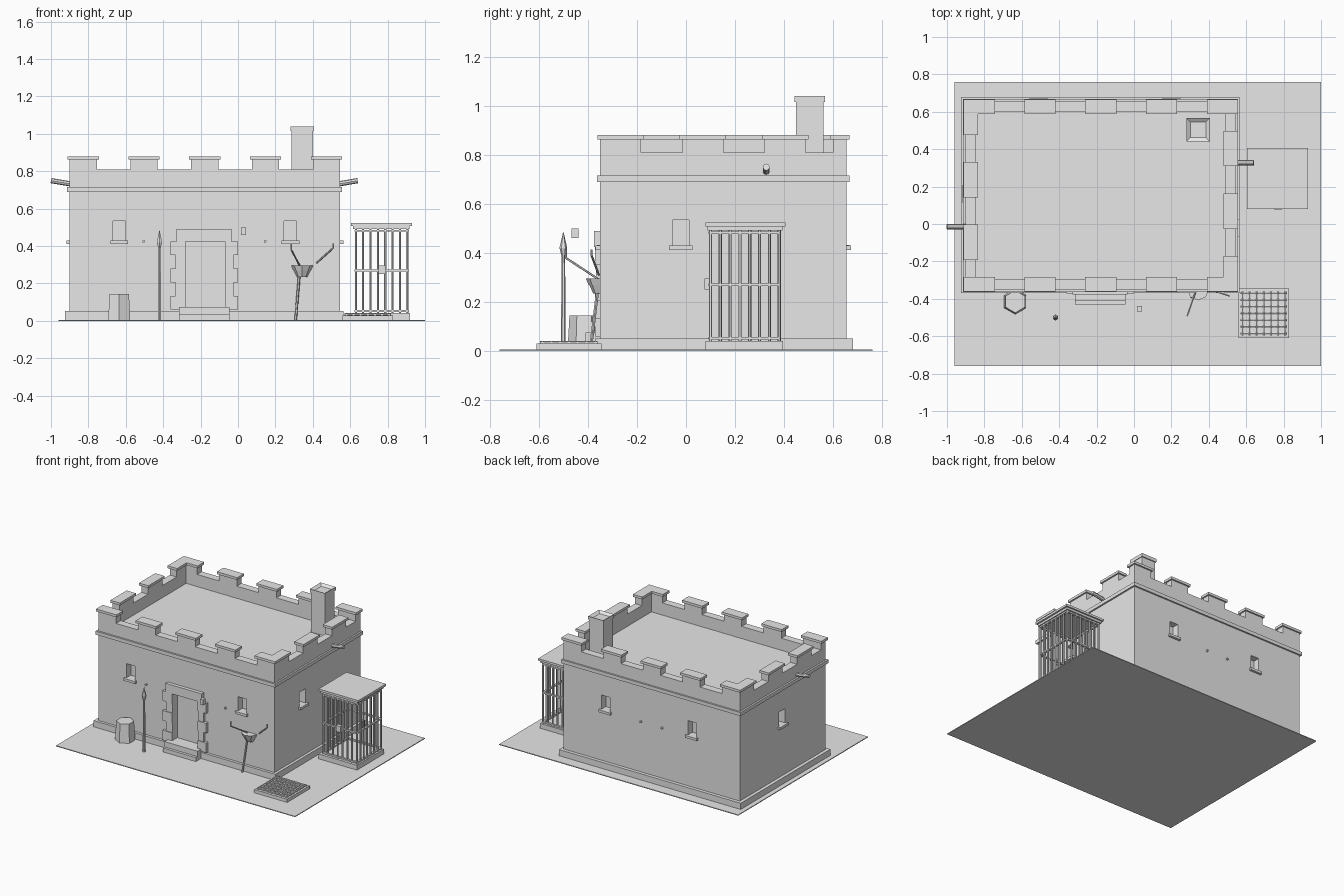
import bpy, bmesh, math
from mathutils import Vector

cube = bpy.data.objects.get("Cube")
if cube:
    bpy.data.objects.remove(cube, do_unlink=True)

stone = bpy.data.materials.new("plain_grey")
stone.use_nodes = True
GREY = (0.8, 0.8, 0.8, 1)
stone.diffuse_color = GREY
stone.node_tree.nodes["Principled BSDF"].inputs["Base Color"].default_value = GREY


def finish(name, bm):
    mesh = bpy.data.meshes.new(name)
    bmesh.ops.recalc_face_normals(bm, faces=bm.faces)
    bm.to_mesh(mesh)
    bm.free()
    mesh.materials.append(stone)
    ob = bpy.data.objects.new(name, mesh)
    bpy.context.collection.objects.link(ob)
    return ob


def add_box(bm, x0, x1, y0, y1, z0, z1):
    verts = bmesh.ops.create_cube(bm, size=1)["verts"]
    for v in verts:
        v.co = ((x0 + x1) / 2 + v.co.x * (x1 - x0),
                (y0 + y1) / 2 + v.co.y * (y1 - y0),
                (z0 + z1) / 2 + v.co.z * (z1 - z0))


def boxes(name, *dims):
    bm = bmesh.new()
    for d in dims:
        add_box(bm, *d)
    return finish(name, bm)


def add_rod(bm, a, b, r0, r1=None, sides=6):
    a, b = Vector(a), Vector(b)
    d = b - a
    verts = bmesh.ops.create_cone(bm, cap_ends=True, segments=sides, radius1=r0,
                                  radius2=r0 if r1 is None else r1, depth=d.length)["verts"]
    turn = d.to_track_quat('Z', 'Y')
    for v in verts:
        v.co = turn @ v.co + (a + b) / 2


def rods(name, *items):
    bm = bmesh.new()
    for it in items:
        add_rod(bm, *it)
    return finish(name, bm)


# Main block extents
L, R, F, B = -0.90, 0.545, -0.35, 0.655
TOP, WALL = 0.81, 0.055

boxes("ground", (-0.96, 1, -0.76, 0.76, 0, 0.006))
walls = boxes("walls", (L, R, F, B, 0.003, TOP))
boxes("plinth", (L - .025, R + .02, F - .02, B + .025, 0.002, 0.052))
boxes("string_course", (L - .013, R + .012, F - .013, B + .012, 0.69, 0.716))

# Recesses for roof, windows and doorway, with sills under the windows
DEPTH, HALF = 0.05, 0.034
cuts = [(L + WALL, R - WALL, F + WALL, B - WALL, 0.72, 1),
        (-0.28, -0.07, F - .1, F + .04, 0.07, 0.425)]
sills = []
windows = [("front", -.635), ("front", .28), ("back", .2), ("back", -.51),
           ("right", -.022), ("left", .16)]
for side, c in windows:
    for half, out, depth, z0, z1, store in ((HALF, .1, DEPTH, .43, .535, cuts),
                                            (.048, .018, .01, .412, .43, sills)):
        if side == "front":
            box = (c - half, c + half, F - out, F + depth, z0, z1)
        elif side == "back":
            box = (c - half, c + half, B - depth, B + out, z0, z1)
        elif side == "right":
            box = (R - depth, R + out, c - half, c + half, z0, z1)
        else:
            box = (L - out, L + depth, c - half, c + half, z0, z1)
        store.append(box)
boxes("window_sills", *sills)
cutter = boxes("recess_cutter", *cuts)
cutter.hide_render = True
mod = walls.modifiers.new("recesses", 'BOOLEAN')
mod.operation, mod.solver, mod.object = 'DIFFERENCE', 'EXACT', cutter
bpy.context.view_layer.objects.active = walls
bpy.ops.object.modifier_apply(modifier=mod.name)
bpy.data.objects.remove(cutter, do_unlink=True)

# Battlements: front and back in step, the two sides staggered
merlons = []


def merlon(x0, x1, y0, y1):
    e = 0.011
    merlons.append((x0, x1, y0, y1, TOP - .005, 0.865))
    merlons.append((x0 - e, x1 + e, y0 - e, y1 + e, 0.862, 0.88))


for i in range(5):
    x = L + i * 0.325
    for y0, y1 in ((F, F + WALL), (B - WALL, B)):
        merlon(x, x + 0.145, y0, y1)
seg = (B - F) / 6
for i in range(6):
    y0, y1 = F + i * seg, F + (i + 1) * seg
    if i % 2 == 0:
        merlon(R - WALL, R, y0, y1)
    else:
        merlon(L, L + WALL, y0, y1)
boxes("battlements", *merlons)

# Chimney with a sunk flue
bm = bmesh.new()
add_box(bm, 0.285, 0.40, 0.448, 0.56, 0.71, 1.02)
add_box(bm, 0.28, 0.405, 0.442, 0.567, 1.015, 1.04)
bm.faces.ensure_lookup_table()
lid = max(bm.faces, key=lambda f: f.calc_center_median().z)
bmesh.ops.inset_region(bm, faces=[lid], thickness=0.03)
for v in lid.verts:
    v.co.z -= 0.015
finish("chimney", bm)

# Drain spouts and wall studs
rods("right_spout", ((R - .02, .327, .73), (.64, .327, .75), .014, .014, 8))
rods("left_spout", ((L + .02, -.015, .73), (-1, -.015, .75), .014, .014, 8))
studs = [((x, F + .01, .425), (x, F - .012, .425), .008) for x in (-.505, .145)]
studs += [((x, B - .01, .425), (x, B + .012, .425), .008) for x in (-.265, -.09)]
rods("wall_studs", *studs)

# Doorway: lintel, quoined jambs, step
boxes("door_lintel", (-.33, -.035, F - .026, F + .02, .425, .49))
quoins = []
for i in range(5):
    z0 = .06 + i * .073
    w = .08 if i % 2 == 0 else .055
    out = .022 if i % 2 == 0 else .017
    quoins.append((-.28 - w, -.28, F - out, F + .02, z0, z0 + .073))
    quoins.append((-.07, -.07 + w - .01, F - out, F + .02, z0, z0 + .073))
boxes("door_jambs", *quoins)
boxes("door_step", (-.315, -.045, -.41, F + .04, .003, .075),
      (-.315, -.045, -.43, F, .003, .035))
boxes("hanging_block", (.015, .042, -.467, -.438, .46, .50))

# Hexagonal stump and spear
rods("stump", ((-.635, -.415, .003), (-.635, -.415, .145), .068, .06))
rods("spear", ((-.42, -.5, .004), (-.42, -.5, .40), .010, .007),
     ((-.42, -.5, .39), (-.42, -.5, .42), .008, .016),
     ((-.42, -.5, .42), (-.42, -.5, .485), .016, .001))

# Brazier bowl on a leaning pole with two bent arms
rods("brazier_bowl", ((.343, -.35, .235), (.343, -.35, .27), .028, .045, 8),
     ((.343, -.35, .27), (.343, -.35, .295), .047, .058, 8))
rods("brazier_pole", ((.308, -.39, .003), (.328, -.36, .25), .007))
rods("brazier_arms", ((.33, -.36, .295), (.285, -.49, .38), .0045),
     ((.285, -.49, .378), (.285, -.49, .415), .0045),
     ((.42, -.355, .31), (.51, -.385, .39), .0045),
     ((.51, -.385, .388), (.51, -.385, .415), .0045))

# Iron cage
CX0, CX1, CY0, CY1 = .63, .905, .1, .38
boxes("cage_base", (.605, .92, .08, .395, .003, .042))
boxes("cage_roof", (.605, .93, .08, .405, .508, .524),
      (.615, .917, .088, .394, .492, .508))
bars, N = [], 7
for i in range(N + 1):
    x = CX0 + (CX1 - CX0) * i / N
    y = CY0 + (CY1 - CY0) * i / N
    posts = [(x, CY0), (x, CY1)]
    if 0 < i < N:
        posts += [(CX0, y), (CX1, y)]
    bars += [((px, py, .04), (px, py, .495), .0065) for px, py in posts]
boxes_rail = []
for z in (.052, .27, .482):
    for y in (CY0, CY1):
        boxes_rail.append((CX0, CX1, y - .008, y + .008, z - .005, z + .005))
    for x in (CX0, CX1):
        boxes_rail.append((x - .008, x + .008, CY0, CY1, z - .005, z + .005))
rods("cage_bars", *bars)
boxes("cage_rails", *boxes_rail)
boxes("cage_lock", (.75, .788, .075, .1, .25, .295))

# Floor grate
boxes("grate_slab", (.56, .83, -.61, -.345, .003, .03))
lattice = []
for i in range(7):
    x, y = .58 + i * .038, -.585 + i * .036
    lattice.append(((x, -.595, .034), (x, -.36, .034), .007))
    lattice.append(((.57, y, .034), (.818, y, .034), .007))
rods("grate_bars", *lattice)
